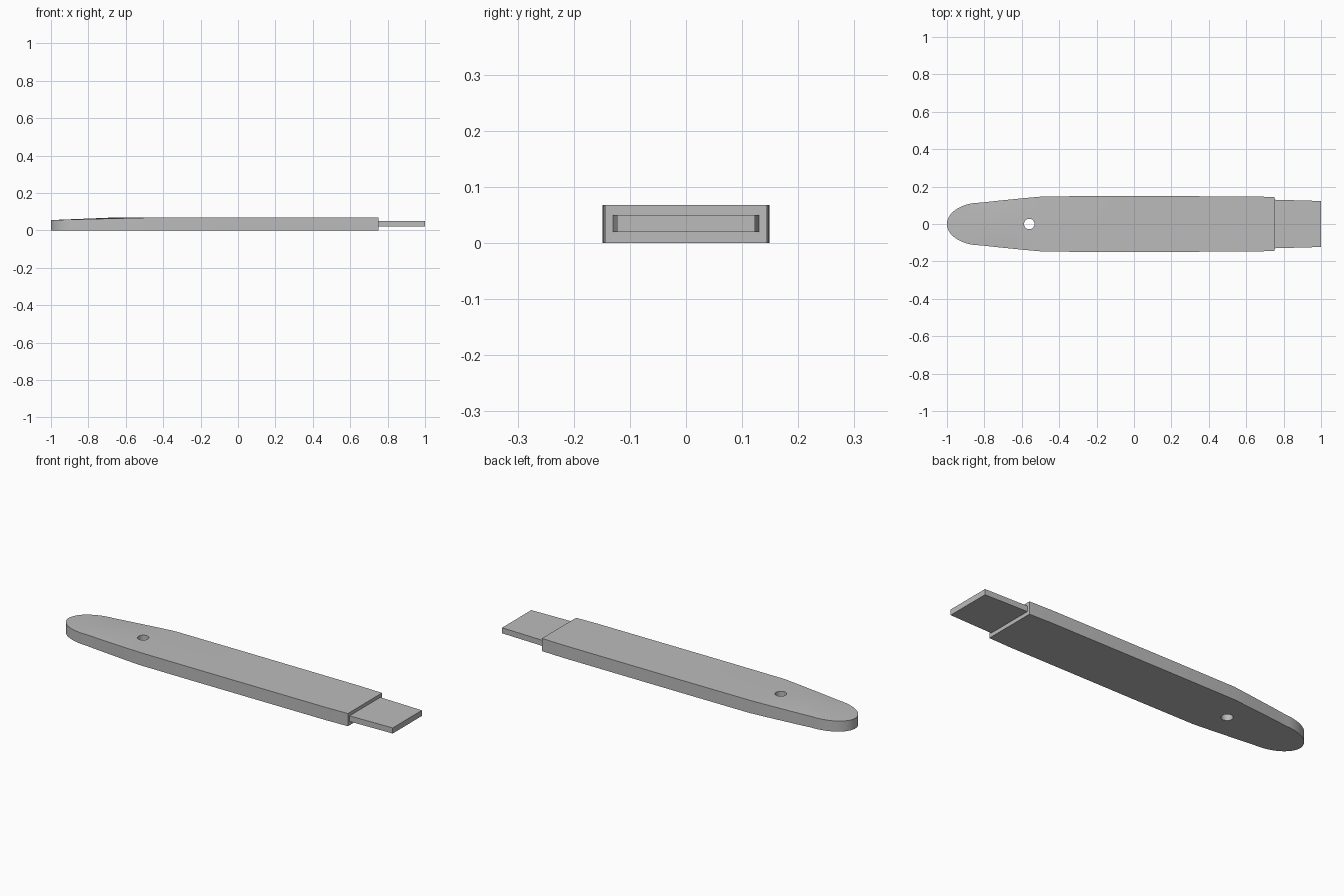
import bpy, bmesh, math

default = bpy.data.objects.get("Cube")
if default:
    bpy.data.objects.remove(default, do_unlink=True)

grey = bpy.data.materials.new("plain grey")
grey.use_nodes = True
colour = (0.5, 0.5, 0.5, 1)
grey.diffuse_color = colour
grey.node_tree.nodes["Principled BSDF"].inputs["Base Color"].default_value = colour

FULL, TIP = 0.068, 0.055
ROWS = 16


def loft(name, rings):
    """Skin equal-length rings that run along x, closing both ends."""
    bm = bmesh.new()
    loops = [[bm.verts.new(p) for p in ring] for ring in rings]
    for a, b in zip(loops, loops[1:]):
        for i in range(len(a)):
            j = (i + 1) % len(a)
            bm.faces.new((a[i], a[j], b[j], b[i]))
    bm.faces.new(loops[0])
    bm.faces.new(loops[-1])
    bmesh.ops.recalc_face_normals(bm, faces=bm.faces)
    mesh = bpy.data.meshes.new(name)
    bm.to_mesh(mesh)
    bm.free()
    mesh.materials.append(grey)
    obj = bpy.data.objects.new(name, mesh)
    bpy.context.collection.objects.link(obj)
    return obj


def slope(x, end):
    """Height that rises from the tip and levels off at x = end."""
    t = min((x + 1) / (end + 1), 1)
    return TIP + (FULL - TIP) * t


def body_ring(x, w):
    edge, crown = slope(x, -0.48), slope(x, -0.68)
    ring = [(x, -w, 0), (x, w, 0)]
    for i in range(ROWS + 1):
        s = 1 - 2 * i / ROWS
        ring.append((x, w * s, edge + (crown - edge) * (1 - s * s)))
    return ring


# Handle body: rounded tip, tapered shoulder, straight shaft
stations = []
for i in range(17):
    a = math.radians(2 + 88 * i / 16)
    stations.append((-0.82 - 0.18 * math.cos(a), 0.114 * math.sin(a)))
stations += [(-0.74, 0.123), (-0.68, 0.129), (-0.58, 0.139), (-0.48, 0.148),
             (-0.12, 0.149), (0.62, 0.148), (0.75, 0.144)]
body = loft("handle_body", [body_ring(x, w) for x, w in stations])

# Hanging hole through the tapered end
bpy.ops.mesh.primitive_cylinder_add(vertices=32, radius=0.028, depth=0.4,
                                    location=(-0.56, 0, 0))
cutter = bpy.context.object
cutter.hide_render = True
cut = body.modifiers.new("hanging_hole", "BOOLEAN")
cut.object = cutter
cut.operation = "DIFFERENCE"
cut.solver = "EXACT"
bpy.context.view_layer.objects.active = body
bpy.ops.object.modifier_apply(modifier=cut.name)
bpy.data.objects.remove(cutter, do_unlink=True)

# Flat tang at the other end
tang = loft("end_tang", [[(x, -w, 0.02), (x, w, 0.02), (x, w, 0.05), (x, -w, 0.05)]
                         for x, w in ((0.745, 0.13), (1, 0.123))])

for obj in (body, tang):
    bpy.ops.object.select_all(action="DESELECT")
    obj.select_set(True)
    bpy.context.view_layer.objects.active = obj
    bpy.ops.object.shade_smooth_by_angle(angle=math.radians(25))
